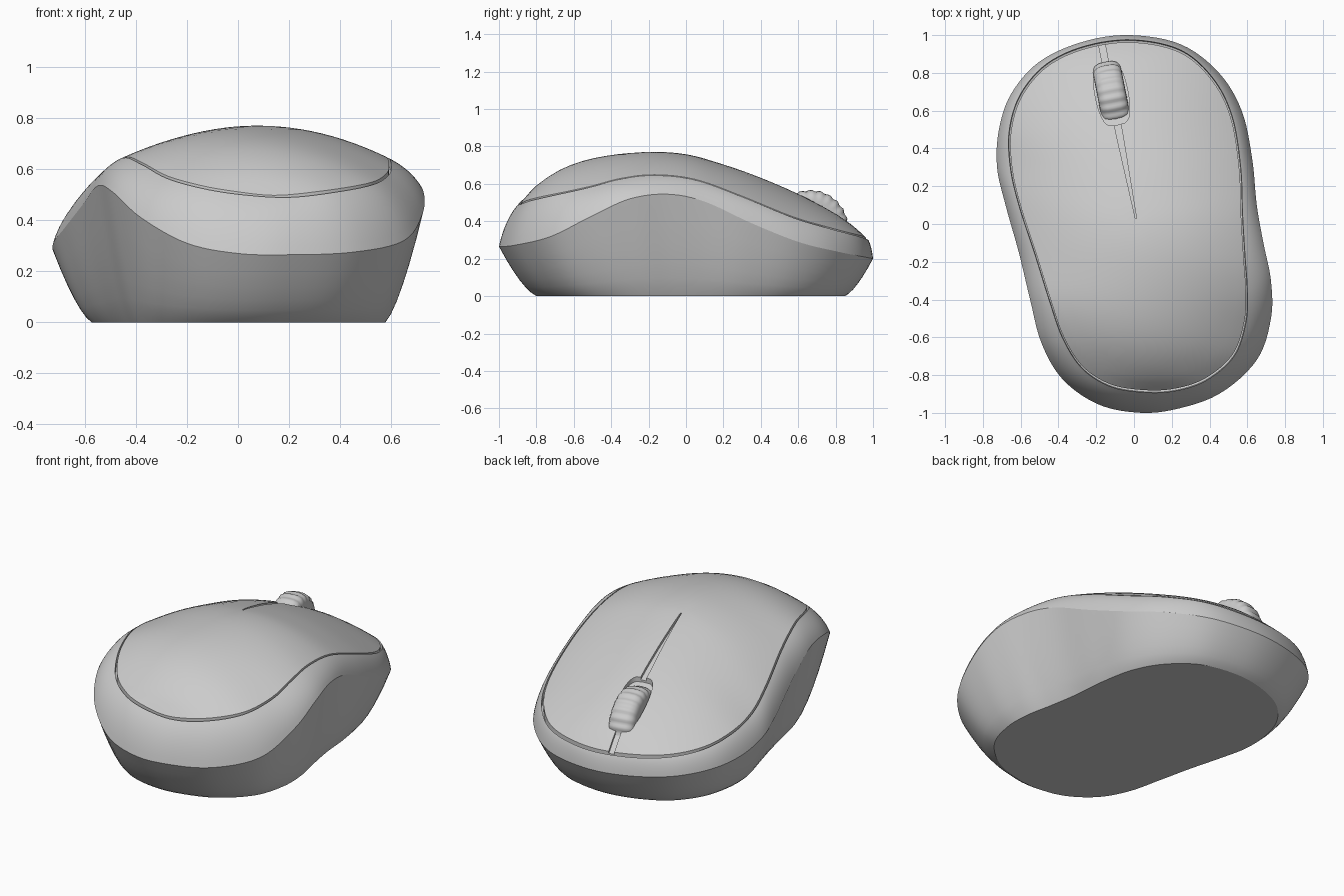
import bpy, bmesh, math
from mathutils import Vector

if "Cube" in bpy.data.objects:
    bpy.data.objects.remove(bpy.data.objects["Cube"])

# Widest crease line and top seam line: matching points, clockwise from the nose
CREASE = [(-.02, 1, .2), (.25, .95, .21), (.45, .8, .24), (.57, .6, .29), (.625, .35, .39), (.65, .1, .505),
          (.685, -.1, .545), (.725, -.3, .52), (.725, -.5, .43), (.65, -.72, .32), (.45, -.9, .275), (.2, -.985, .265),
          (0, -.997, .27), (-.2, -.95, .31), (-.38, -.82, .41), (-.49, -.63, .51), (-.55, -.4, .535), (-.61, -.15, .46),
          (-.68, .1, .37), (-.725, .3, .31), (-.715, .5, .265), (-.65, .69, .24), (-.5, .86, .22), (-.27, .965, .205)]
SEAM = [(0, .975, .3), (.25, .92, .32), (.42, .77, .36), (.52, .57, .42), (.565, .3, .53), (.575, .05, .62),
        (.588, -.17, .645), (.6, -.35, .625), (.593, -.52, .58), (.53, -.7, .54), (.38, -.83, .51), (.2, -.887, .49),
        (.02, -.889, .5), (-.14, -.855, .525), (-.28, -.76, .565), (-.38, -.6, .62), (-.45, -.4, .645), (-.525, -.16, .595),
        (-.61, .1, .505), (-.655, .3, .43), (-.66, .5, .385), (-.6, .69, .345), (-.46, .85, .32), (-.25, .945, .305)]
# Height of the back along its centre: (y, z)
RIDGE = [(-.89, .49), (-.8, .59), (-.65, .685), (-.45, .745), (-.2, .77), (0, .755), (.2, .7),
         (.4, .63), (.6, .545), (.8, .44), (.9, .37), (.975, .3)]


def spline(a, b, c, d, t):
    return .5 * (2 * b + (c - a) * t + (2 * a - 5 * b + 4 * c - d) * t * t + (3 * b - a - 3 * c + d) * t ** 3)


def closed_loop(points, steps=6):
    p = [Vector(q) for q in points]
    n = len(p)
    return [spline(p[i - 1], p[i], p[(i + 1) % n], p[(i + 2) % n], k / steps) for i in range(n) for k in range(steps)]


def ridge(y):
    r, n = RIDGE, len(RIDGE)
    y = min(max(y, r[0][0]), r[-1][0])
    i = max(k for k in range(n - 1) if r[k][0] <= y)
    slope = lambda k: (r[min(k + 1, n - 1)][1] - r[max(k - 1, 0)][1]) / (r[min(k + 1, n - 1)][0] - r[max(k - 1, 0)][0])
    h = r[i + 1][0] - r[i][0]
    t = (y - r[i][0]) / h
    return ((2 * t**3 - 3 * t**2 + 1) * r[i][1] + (t**3 - 2 * t**2 + t) * h * slope(i)
            + (3 * t**2 - 2 * t**3) * r[i + 1][1] + (t**3 - t**2) * h * slope(i + 1))


crease, seam = closed_loop(CREASE), closed_loop(SEAM)


def height(x, y):
    """Crowned top surface, parabolic between the two sides of the seam."""
    hits = []
    for i, a in enumerate(seam):
        b = seam[i - 1]
        if (a.y > y) != (b.y > y):
            hits.append(a.lerp(b, (y - a.y) / (b.y - a.y)))
    if len(hits) < 2:
        return ridge(y)
    lo, hi = min(hits, key=lambda v: v.x), max(hits, key=lambda v: v.x)
    v = min(max((x - lo.x) / max(hi.x - lo.x, 1e-5), 0), 1)
    crown = max(0, ridge(y) - (lo.z + hi.z) / 2)
    return lo.z + (hi.z - lo.z) * v + crown * 4 * v * (1 - v)


def loft(name, rings, cap_end=True, fan=False):
    bm = bmesh.new()
    vs = [[bm.verts.new(p) for p in r] for r in rings]
    n = len(vs[0])
    for a, b in zip(vs, vs[1:]):
        for i in range(n):
            bm.faces.new((a[i - 1], a[i], b[i], b[i - 1]))
    caps = [bm.faces.new(vs[0])]
    if cap_end:
        caps.append(bm.faces.new(vs[-1]))
    if fan:
        bmesh.ops.poke(bm, faces=caps)
    bmesh.ops.recalc_face_normals(bm, faces=bm.faces)
    if cap_end and bm.calc_volume(signed=True) < 0:
        bmesh.ops.reverse_faces(bm, faces=bm.faces)
    me = bpy.data.meshes.new(name)
    bm.to_mesh(me)
    bm.free()
    ob = bpy.data.objects.new(name, me)
    bpy.context.collection.objects.link(ob)
    return ob


def activate(ob):
    bpy.ops.object.select_all(action='DESELECT')
    ob.select_set(True)
    bpy.context.view_layer.objects.active = ob


def smooth(ob, angle=30):
    activate(ob)
    bpy.ops.object.shade_smooth_by_angle(angle=math.radians(angle))


def cut(ob, cutter):
    """Boolean difference, using the first solver that keeps the body whole."""
    cutter.hide_render = True
    m = ob.modifiers.new("cut", 'BOOLEAN')
    m.operation, m.object = 'DIFFERENCE', cutter
    activate(ob)
    for solver in ('MANIFOLD', 'EXACT', 'FLOAT'):
        m.solver = solver
        bpy.context.view_layer.update()
        result = ob.evaluated_get(bpy.context.evaluated_depsgraph_get()).data
        if len(result.polygons) > .8 * len(ob.data.polygons):
            bpy.ops.object.modifier_apply(modifier=m.name)
            break
    else:
        ob.modifiers.remove(m)
    bpy.data.objects.remove(cutter)


def bezier(a, b, c, t):
    return a * (1 - t) ** 2 + b * 2 * t * (1 - t) + c * t * t


def mix(a, b, txy, tz):
    return Vector((a.x + (b.x - a.x) * txy, a.y + (b.y - a.y) * txy, a.z + (b.z - a.z) * tz))


# Lower shell: base, flared side wall, rounded shoulder, lip inside the seam
base = [Vector((p.x * .79, p.y * .825 + .025, 0)) for p in crease]
rings = [[bezier(b, mix(b, c, .4, .15), c, k / 6) for b, c in zip(base, crease)] for k in range(7)]
rings += [[bezier(c, mix(c, s, .3, .65), s, k / 8) for c, s in zip(crease, seam)] for k in range(1, 9)]
rings.append([Vector((s.x * .996, s.y * .996, s.z - .03)) for s in seam])
rings.append([Vector((s.x * .95, s.y * .95, s.z - .04)) for s in seam])
smooth(loft("lower_shell", rings, cap_end=False))


# Top shell: crowned cover set just inside the seam, closed underneath
def cover_ring(t, drop=0):
    return [Vector((s.x * t, s.y * t, height(s.x * t, s.y * t) - drop)) for s in seam]


steps = [.986, .97, .94] + [.9 - .07 * k for k in range(13)]
top = loft("top_shell", [cover_ring(t, .06) for t in reversed(steps)] + [cover_ring(t) for t in steps], fan=True)


# Button slit and wheel pocket, cut to a shallow depth that follows the surface
def on_line(y):
    return Vector((-.17 + (.95 - y) * .196, y, 0))


side = Vector((.982, .192, 0))


def trench(name, stations, depth):
    rings = []
    for y, w in stations:
        l, r = on_line(y) - side * w, on_line(y) + side * w
        z = height(on_line(y).x, min(y, .955))
        rings.append([Vector((q.x, q.y, z + dz)) for q, dz in ((l, -depth), (r, -depth), (r, .05), (l, .05))])
    return loft(name, rings)


slit = [(.03 + .95 * k / 24, min(.017, .003 + .03 * k / 24)) for k in range(25)]
pocket = [(.69 - .165 * math.cos(math.pi * k / 16), .004 + .083 * max(0, math.sin(math.pi * k / 16)) ** .5)
          for k in range(17)]
cut(top, trench("slit_cutter", slit, .018))
cut(top, trench("pocket_cutter", pocket, .03))
smooth(top)

# Scroll wheel: ribbed barrel turned to match the slit
centre = on_line(.665) + Vector((0, 0, .365))
along = Vector((-.192, .982, 0))
profile = [(-.076, .14), (-.074, .165), (-.06, .187), (-.035, .197), (0, .2),
           (.035, .197), (.06, .187), (.074, .165), (.076, .14)]
rings = []
for w, r in profile:
    ring = []
    for k in range(128):
        a = math.tau * k / 128
        rr = r * (1 + .018 * math.cos(24 * a))
        ring.append(centre + side * w + along * rr * math.cos(a) + Vector((0, 0, rr * math.sin(a))))
    rings.append(ring)
smooth(loft("scroll_wheel", rings), 45)
